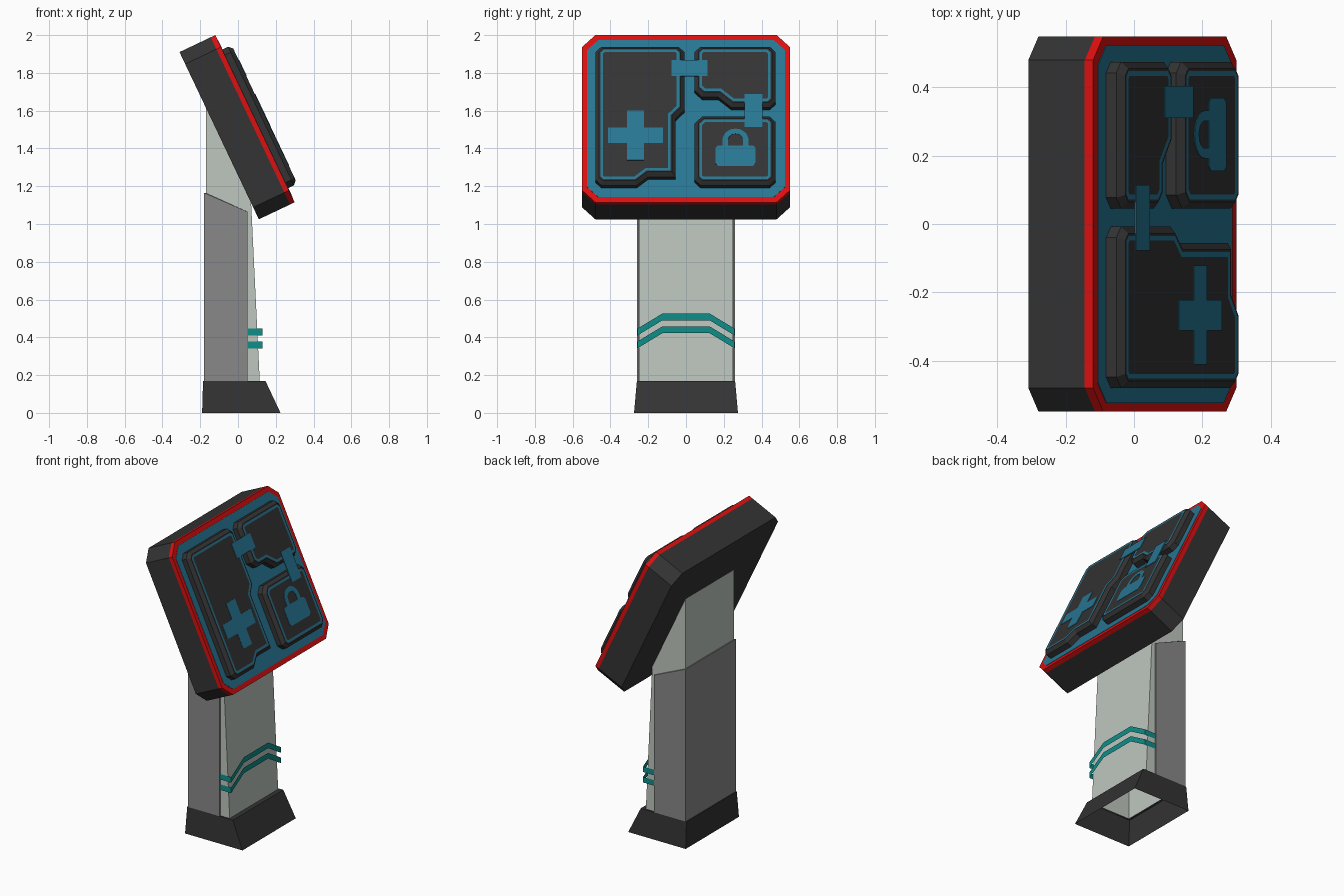
import bpy, math
from mathutils import Matrix, Vector

if "Cube" in bpy.data.objects:
    bpy.data.objects.remove(bpy.data.objects["Cube"])

MATS = {}
for name, rgb in {
    "dark": (0.033, 0.033, 0.033), "red": (0.72, 0.005, 0.005),
    "panel_blue": (0.02, 0.18, 0.29), "stripe_teal": (0.005, 0.27, 0.25),
    "pale_grey": (0.52, 0.57, 0.52), "mid_grey": (0.25, 0.25, 0.25),
}.items():
    m = bpy.data.materials.new(name)
    m.diffuse_color = (*rgb, 1)
    m.use_nodes = True
    m.node_tree.nodes["Principled BSDF"].inputs["Base Color"].default_value = m.diffuse_color
    MATS[name] = m

# Head frame: u = sideways (y), v = up the tilted face, w = out of the face
UP, OUT = Vector((-0.4287, 0, 0.9034)), Vector((0.9034, 0, 0.4287))
HEAD = Matrix(((0, UP.x, OUT.x, 0.09), (1, 0, 0, 0),
               (0, UP.z, OUT.z, 1.5575), (0, 0, 0, 1)))


def loft(name, loops, mats, bottom=None, top=None, closed=True, matrix=None):
    """Skin matching loops; mats gives the colour of each band, caps are optional."""
    n = len(loops[0])
    verts = [Vector(p) for lp in loops for p in lp]
    if matrix:
        verts = [matrix @ v for v in verts]
    faces, cols = [], []
    for k in range(len(loops) - 1):
        for i in range(n if closed else n - 1):
            j = (i + 1) % n
            faces.append((k*n + i, k*n + j, (k+1)*n + j, (k+1)*n + i))
            cols.append(mats[k])
    if bottom:
        faces.append(tuple(reversed(range(n))))
        cols.append(bottom)
    if top:
        faces.append(tuple(range((len(loops) - 1)*n, len(loops)*n)))
        cols.append(top)
    me = bpy.data.meshes.new(name)
    me.from_pydata(verts, [], faces)
    used = list(dict.fromkeys(cols))
    for c in used:
        me.materials.append(MATS[c])
    for f, c in zip(me.polygons, cols):
        f.material_index = used.index(c)
    ob = bpy.data.objects.new(name, me)
    bpy.context.collection.objects.link(ob)
    return ob


def ccw(poly):
    area = sum(a[0]*b[1] - b[0]*a[1] for a, b in zip(poly, poly[1:] + poly[:1]))
    return poly if area > 0 else poly[::-1]


def inset(poly, d):
    """Mitred inward offset of a counter-clockwise outline."""
    out = []
    for i, p in enumerate(poly):
        p, a, b = Vector(p), Vector(poly[i-1]), Vector(poly[(i+1) % len(poly)])
        e, f = (p - a).normalized(), (b - p).normalized()
        n1, n2 = Vector((-e.y, e.x)), Vector((-f.y, f.x))
        out.append(tuple(p + (n1 + n2) * (d / (1 + n1.dot(n2)))))
    return out


def at(poly, w):
    return [(u, v, w) for u, v in poly]


def chamfered(hu, hv, c):
    return [(hu, -hv + c), (hu, hv - c), (hu - c, hv), (-hu + c, hv),
            (-hu, hv - c), (-hu, -hv + c), (-hu + c, -hv), (hu - c, -hv)]


def plate(name, poly, w0, w1, mat):
    poly = ccw(poly)
    return loft(name, [at(poly, w0), at(poly, w1)], [mat], mat, mat, matrix=HEAD)


def rect(u0, u1, v0, v1):
    return [(u0, v0), (u1, v0), (u1, v1), (u0, v1)]


# Foot: open-bottomed tapered skirt with a ledge round the post
foot = [[(*p, z) for p in rect(x0, x1, -y, y)] for x0, x1, y, z in
        ((-0.19, 0.225, 0.275, 0), (-0.185, 0.145, 0.26, 0.17), (-0.17, 0.115, 0.25, 0.17))]
loft("foot", foot, ["dark", "dark"])

# Post: hollow column cut at the slope of the head
post = [[(*p, 0.17) for p in rect(-0.17, 0.115, -0.25, 0.25)],
        [(x, y, 1.64 if x < 0 else 1.14) for x, y in rect(-0.17, 0.068, -0.25, 0.25)]]
loft("post", post, ["pale_grey"])

# Rear cover: U-shaped sheet round the back and sides
path = [(0.05, 0.26), (-0.18, 0.26), (-0.18, -0.26), (0.05, -0.26)]
cover = loft("rear_cover", [[(x, y, 0.17) for x, y in path],
                            [(x, y, 1.165 - 0.435*(x + 0.18)) for x, y in path]],
             ["mid_grey"], closed=False)
mod = cover.modifiers.new("thickness", "SOLIDIFY")
mod.thickness, mod.offset = 0.009, -1

# Chevron bands round the front of the post
for k, z in enumerate((0.342, 0.41)):
    band = [(0.05, -0.257, z), (0.13, -0.257, z), (0.13, -0.125, z + 0.08),
            (0.13, 0.125, z + 0.08), (0.13, 0.257, z), (0.05, 0.257, z)]
    loft(f"chevron_band_{k + 1}", [band, [(x, y, h + 0.036) for x, y, h in band]],
         ["stripe_teal"], closed=False)

# Head: dark housing, red rim and blue face panel
outline = chamfered(0.55, 0.49, 0.07)
plate("head_housing", outline, -0.21, -0.027, "dark")
plate("head_rim", outline, -0.027, 0, "red")
plate("face_panel", chamfered(0.525, 0.46, 0.06), 0, 0.002, "panel_blue")

# Raised tiles with bevelled edge and a blue inlaid line
tiles = {
    "left_tile": [(-0.48, 0.373), (-0.448, 0.405), (-0.04, 0.405), (-0.008, 0.373),
                  (-0.008, 0.035), (-0.055, -0.015), (-0.055, -0.357), (-0.2, -0.357),
                  (-0.26, -0.407), (-0.448, -0.407), (-0.48, -0.375)],
    "upper_right_tile": [(0.045, 0.373), (0.077, 0.405), (0.443, 0.405), (0.475, 0.373),
                         (0.475, 0.082), (0.443, 0.05), (0.24, 0.05), (0.17, 0.11),
                         (0.085, 0.11), (0.045, 0.15)],
    "lower_right_tile": [(0.045, -0.045), (0.085, -0.005), (0.443, -0.005), (0.475, -0.037),
                         (0.475, -0.375), (0.443, -0.407), (0.077, -0.407), (0.045, -0.375)],
}
for name, poly in tiles.items():
    poly = ccw(poly)
    steps = ((0, 0), (0, 0.035), (0.02, 0.055), (0.027, 0.055), (0.041, 0.055))
    loft(name, [at(inset(poly, d), w) for d, w in steps],
         ["dark", "dark", "dark", "panel_blue"], top="dark", matrix=HEAD)

# Bridging tabs between tiles
plate("upper_tab", rect(-0.077, 0.114, 0.223, 0.317), 0.052, 0.058, "panel_blue")
plate("side_tab", rect(0.31, 0.405, -0.076, 0.118), 0.052, 0.058, "panel_blue")

# Cross symbol
a, b = 0.045, 0.145
cross = [(a, -b), (a, -a), (b, -a), (b, a), (a, a), (a, b),
         (-a, b), (-a, a), (-b, a), (-b, -a), (-a, -a), (-a, -b)]
plate("cross_symbol", [(u - 0.267, v - 0.125) for u, v in cross], 0.054, 0.057, "panel_blue")

# Padlock symbol: body and arched shackle
plate("lock_body", [(u + 0.262, v - 0.243) for u, v in chamfered(0.107, 0.06, 0.015)],
      0.054, 0.057, "panel_blue")
arc = [(math.cos(math.pi*i/10), math.sin(math.pi*i/10)) for i in range(11)]
shackle = [(0.07, -0.03)] + [(0.07*c, 0.07*s) for c, s in arc] + [(-0.07, -0.03), (-0.04, -0.03)]
shackle += [(0.04*c, 0.04*s) for c, s in arc[::-1]] + [(0.04, -0.03)]
plate("lock_shackle", [(u + 0.262, v - 0.155) for u, v in shackle], 0.054, 0.057, "panel_blue")
